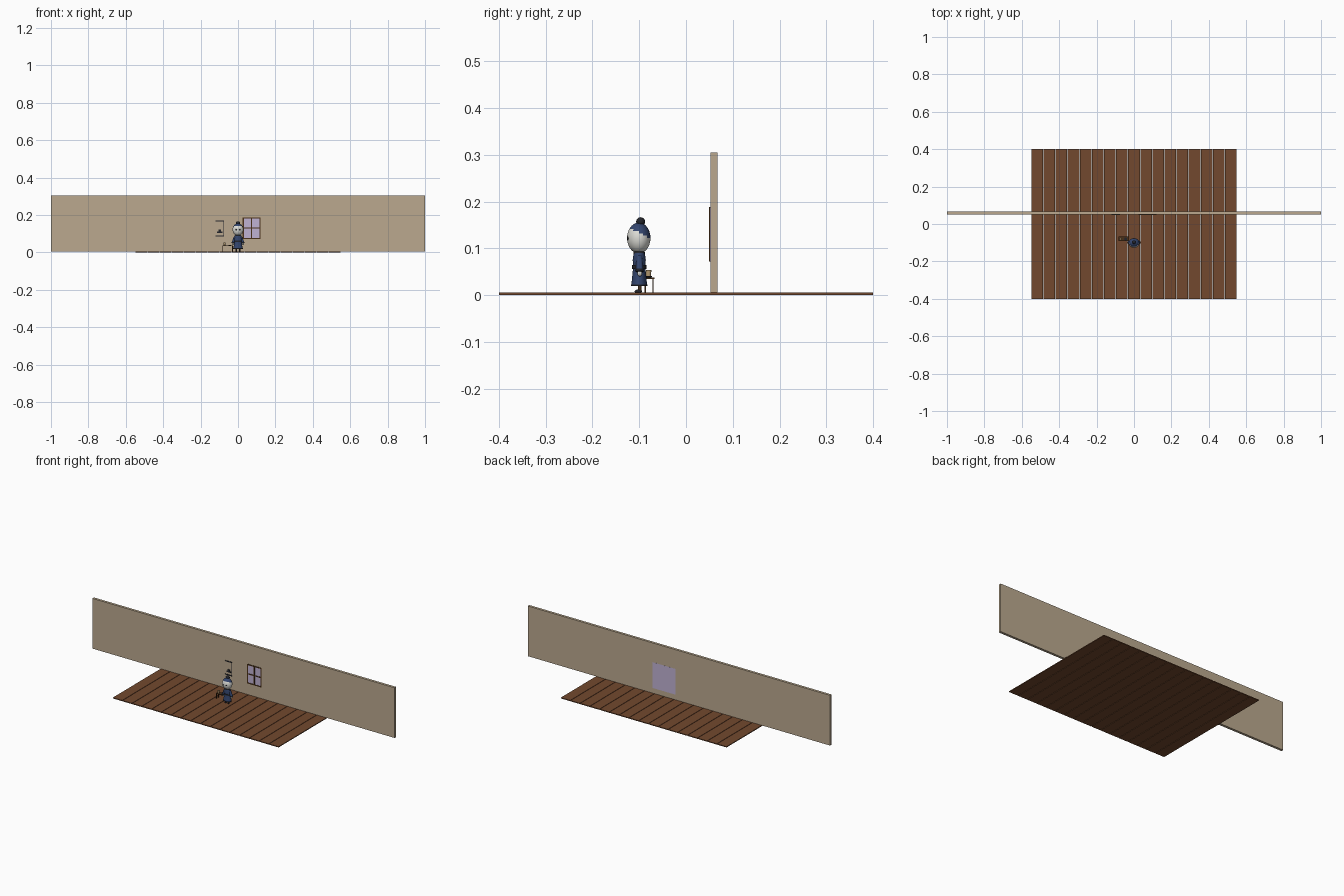
import bpy, bmesh, math
from mathutils import Vector, Matrix

cube = bpy.data.objects.get("Cube")
if cube:
    bpy.data.objects.remove(cube, do_unlink=True)


def material(name, hex_code):
    rgb = [int(hex_code[i:i + 2], 16) / 255 for i in (0, 2, 4)]
    lin = [c / 12.92 if c <= 0.04 else ((c + 0.055) / 1.055) ** 2.4 for c in rgb]
    mat = bpy.data.materials.new(name)
    mat.use_nodes = True
    mat.diffuse_color = (*lin, 1)
    mat.node_tree.nodes["Principled BSDF"].inputs["Base Color"].default_value = (*lin, 1)
    return mat


WALL = material("plaster beige", "bba98f")
WOOD = material("floor brown", "72492e")
TRIM = material("dark wood", "4a3018")
GLASS = material("lavender glass", "c0b2d4")
SKIN = material("pale white", "dcdcd6")
BLUE = material("coat blue", "34466f")
DARK = material("charcoal", "24252b")
CREAM = material("cup cream", "b59a70")


def finish(name, bm, mats, smooth=False):
    bmesh.ops.recalc_face_normals(bm, faces=bm.faces)
    mesh = bpy.data.meshes.new(name)
    bm.to_mesh(mesh)
    bm.free()
    obj = bpy.data.objects.new(name, mesh)
    bpy.context.collection.objects.link(obj)
    for mat in mats:
        mesh.materials.append(mat)
    if smooth:
        bpy.ops.object.select_all(action="DESELECT")
        obj.select_set(True)
        bpy.context.view_layer.objects.active = obj
        bpy.ops.object.shade_smooth_by_angle(angle=math.radians(40))
    return obj


def box(name, low, high, mat):
    low, high = Vector(low), Vector(high)
    bm = bmesh.new()
    place = Matrix.Translation((low + high) / 2) @ Matrix.Diagonal((*(high - low), 1))
    bmesh.ops.create_cube(bm, size=1, matrix=place)
    return finish(name, bm, [mat])


def ball(name, center, radii, mats, rule=None):
    bm = bmesh.new()
    place = Matrix.Translation(center) @ Matrix.Diagonal((*radii, 1))
    bmesh.ops.create_uvsphere(bm, u_segments=32, v_segments=20, radius=1, matrix=place)
    if rule:
        for face in bm.faces:
            face.material_index = rule(face.calc_center_median())
    return finish(name, bm, mats, True)


def rod(name, start, end, r1, r2, mat):
    start, end = Vector(start), Vector(end)
    axis = end - start
    turn = axis.to_track_quat("Z", "Y").to_matrix().to_4x4()
    bm = bmesh.new()
    bmesh.ops.create_cone(bm, cap_ends=True, segments=20, radius1=r1, radius2=r2,
                          depth=axis.length,
                          matrix=Matrix.Translation((start + end) / 2) @ turn)
    return finish(name, bm, [mat], True)


def lathe(name, center, profile, stretch, mat):
    bm = bmesh.new()
    verts = [bm.verts.new((r, 0, z)) for r, z in profile]
    edges = [bm.edges.new(pair) for pair in zip(verts, verts[1:])]
    bmesh.ops.spin(bm, geom=verts + edges, cent=(0, 0, 0), axis=(0, 0, 1),
                   angle=math.tau, steps=28)
    bmesh.ops.remove_doubles(bm, verts=bm.verts, dist=0.00001)
    bmesh.ops.transform(bm, verts=bm.verts, matrix=Matrix.Translation(center)
                        @ Matrix.Diagonal((stretch, 1, 1, 1)))
    return finish(name, bm, [mat], True)


# Room: floor boards and back wall
boards = 17
pitch = 1.1 / boards
for i in range(boards):
    x = -0.55 + i * pitch
    box(f"floor_board_{i + 1}", (x + 0.0015, -0.4, 0), (x + pitch - 0.0015, 0.4, 0.005), WOOD)
box("wall", (-1, 0.052, 0.005), (1, 0.067, 0.305), WALL)

# Window
x0, x1, z0, z1, bar = 0.025, 0.12, 0.072, 0.188, 0.006
box("window_pane", (x0, 0.0512, z0), (x1, 0.053, z1), GLASS)
box("window_back_pane", (0.022, 0.066, 0.036), (0.175, 0.0675, 0.19), GLASS)
for i, x in enumerate((x0, (x0 + x1 - bar) / 2, x1 - bar)):
    box(f"window_upright_{i + 1}", (x, 0.049, z0), (x + bar, 0.0525, z1), TRIM)
for i, z in enumerate((z0, (z0 + z1 - bar) / 2, z1 - bar)):
    box(f"window_crossbar_{i + 1}", (x0, 0.0492, z), (x1, 0.0525, z + bar), TRIM)

# Framed wall picture
for i, z in enumerate((0.086, 0.166)):
    box(f"picture_rail_{i + 1}", (-0.12, 0.049, z), (-0.076, 0.0525, z + 0.005), DARK)
box("picture_side", (-0.078, 0.0495, 0.086), (-0.076, 0.0525, 0.171), DARK)
box("picture_motif_base", (-0.111, 0.05, 0.104), (-0.083, 0.0525, 0.112), DARK)
box("picture_motif_top", (-0.103, 0.05, 0.112), (-0.09, 0.0525, 0.122), DARK)

# Side table with cup
box("table_top", (-0.084, -0.09, 0.034), (-0.026, -0.067, 0.038), TRIM)
for i, x in enumerate((-0.082, -0.031)):
    for j, y in enumerate((-0.089, -0.072)):
        box(f"table_leg_{i * 2 + j + 1}", (x, y, 0.005), (x + 0.003, y + 0.003, 0.035), TRIM)
rod("cup", (-0.072, -0.08, 0.038), (-0.072, -0.08, 0.054), 0.005, 0.006, CREAM)
rod("plate", (-0.045, -0.08, 0.038), (-0.045, -0.08, 0.041), 0.006, 0.008, DARK)

# Figure: coat, belt, hem and collar
mid = (0, -0.1, 0)
lathe("coat", mid, [(0, 0.02), (0.017, 0.02), (0.015, 0.04), (0.013, 0.06),
                    (0.014, 0.075), (0.012, 0.09), (0, 0.096)], 1.45, BLUE)
lathe("belt", mid, [(0, 0.056), (0.0155, 0.056), (0.0155, 0.064), (0, 0.064)], 1.4, DARK)
lathe("hem", mid, [(0, 0.019), (0.0178, 0.019), (0.0175, 0.023), (0, 0.023)], 1.45, DARK)
lathe("collar", mid, [(0, 0.088), (0.0125, 0.088), (0.0115, 0.093), (0, 0.093)], 1.4, DARK)

# Limbs, mirrored
for side, label in ((1, "left"), (-1, "right")):
    rod(f"{label}_arm", (side * 0.016, -0.1, 0.084), (side * 0.026, -0.099, 0.052),
        0.006, 0.008, BLUE)
    rod(f"{label}_cuff", (side * 0.0255, -0.099, 0.055), (side * 0.0265, -0.099, 0.05),
        0.0085, 0.0085, DARK)
    ball(f"{label}_hand", (side * 0.027, -0.099, 0.046), (0.005, 0.005, 0.006), [SKIN])
    rod(f"{label}_leg", (side * 0.009, -0.099, 0.007), (side * 0.009, -0.099, 0.024),
        0.004, 0.004, TRIM)
    ball(f"{label}_shoe", (side * 0.009, -0.102, 0.008), (0.005, 0.008, 0.004), [DARK])
    ball(f"{label}_eye", (side * 0.009, -0.1245, 0.121), (0.005, 0.002, 0.004), [DARK])


# Head with a painted slanted cap, and the pompom
def cap_rule(p):
    return 1 if p.z > 0.133 - 0.5 * (p.y + 0.1) else 0


ball("head", (0, -0.101, 0.122), (0.029, 0.025, 0.033), [SKIN, BLUE], cap_rule)
ball("pompom", (0, -0.097, 0.157), (0.012, 0.0095, 0.0095), [DARK])
